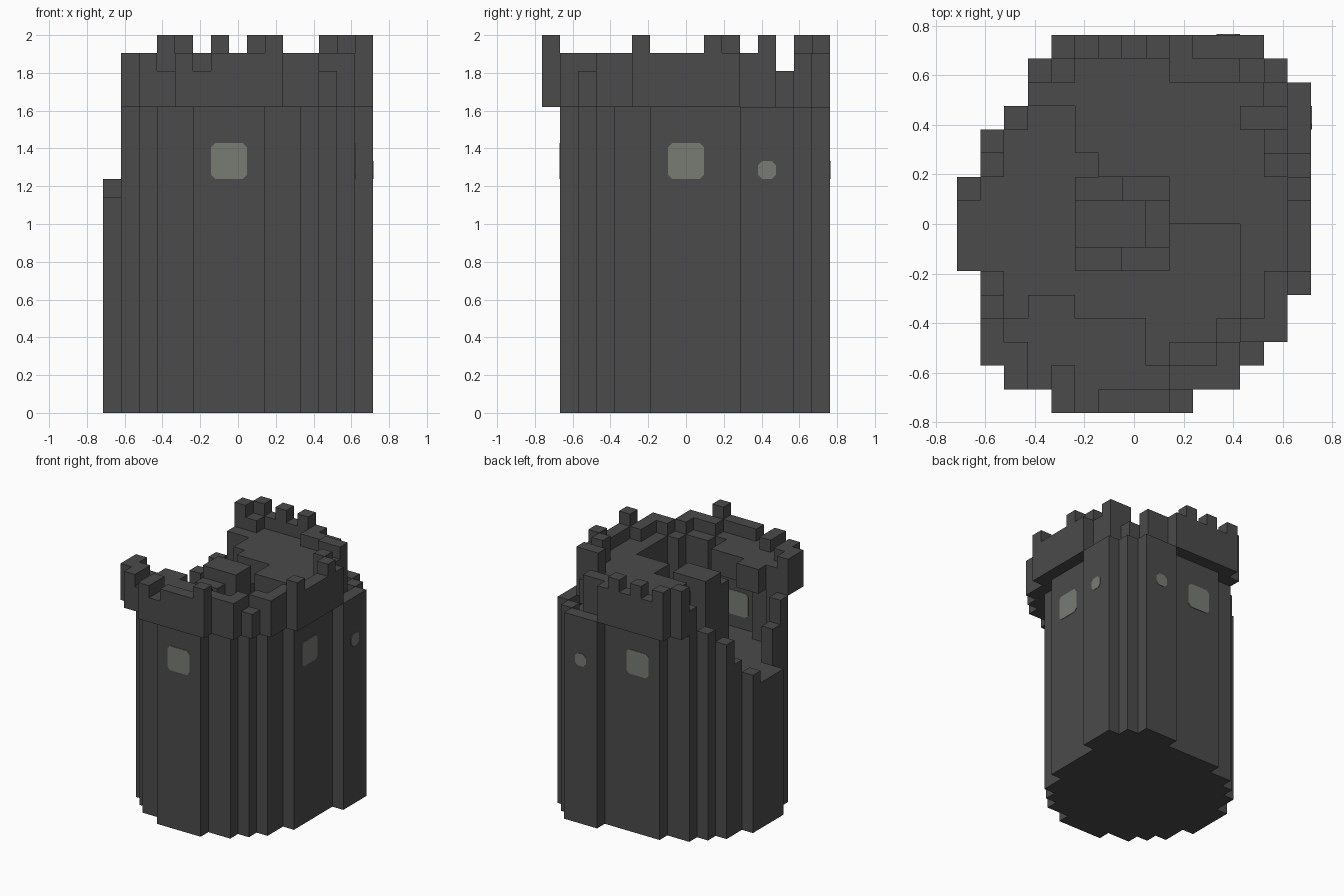
import bpy
import bmesh
from mathutils import Vector

U = 2 / 21  # edge of one building block
DIRS = [Vector(d) for d in ((1, 0, 0), (-1, 0, 0), (0, 1, 0), (0, -1, 0), (0, 0, 1), (0, 0, -1))]

if "Cube" in bpy.data.objects:
    bpy.data.objects.remove(bpy.data.objects["Cube"])


def material(name, rgb):
    m = bpy.data.materials.new(name)
    m.use_nodes = True
    m.diffuse_color = (*rgb, 1)
    m.node_tree.nodes["Principled BSDF"].inputs["Base Color"].default_value = (*rgb, 1)
    return m


stone = material("dark_stone", (0.07, 0.07, 0.07))
glass = material("pale_window", (0.19, 0.2, 0.175))


def disc(cx, cy, r):
    """Grid cells whose middle lies within a circle."""
    return {(i, j) for i in range(-2, 18) for j in range(-2, 18)
            if (i + .5 - cx) ** 2 + (j + .5 - cy) ** 2 < r * r}


def exposed(cell, area, corners=False):
    """True if the cell lies on the rim of the area."""
    i, j = cell
    return any((i + a, j + b) not in area for a in (-1, 0, 1) for b in (-1, 0, 1)
               if corners or a == 0 or b == 0)


def point(i, j, k):
    return Vector(((i - 7.5) * U, (j - 8) * U, k * U))


def finish(name, bm, mat):
    mesh = bpy.data.meshes.new(name)
    bm.to_mesh(mesh)
    bm.free()
    mesh.materials.append(mat)
    bpy.context.collection.objects.link(bpy.data.objects.new(name, mesh))


blocks = {}


def column(part, cell, bottom, top):
    for k in range(bottom, top):
        blocks.setdefault((*cell, k), part)


# Main round body: solid below, hollow chamber above, broken on its right flank
body = disc(7, 8, 6.9)
broken = {(0, 6): 12, (0, 7): 12, (0, 8): 12, (0, 9): 13, (1, 10): 14,
          (1, 11): 16, (2, 12): 17, (1, 5): 15, (1, 4): 17}
for c in body:
    column("tower_wall", c, 0, broken.get(c, 17) if exposed(c, body) else 12)

# Corner turret with a raised rim
turret = disc(11.5, 12.5, 3.5)
for c in turret:
    column("corner_turret", c, 0, 17 if exposed(c, turret) else 16)

# Stair core with steps winding around it
for i in range(5, 8):
    for j in (7, 8):
        column("stair_core", (i, j), 12, 19)
steps = [((5, 6), (6, 6)), ((7, 6), (8, 6)), ((8, 7), (8, 8)), ((7, 9), (8, 9)), ((5, 9), (6, 9))]
for n, pair in enumerate(steps):
    for c in pair:
        column("stair_steps", c, 12, 18 - n)

# Overhanging crown: floor spans that survive in each row
spans = [[(4, 9)], [(2, 11)], [(1, 7), (9, 12)], [(1, 7), (11, 13)], [(3, 4), (12, 13)],
         [(12, 14)], [(12, 14)], [(12, 14)], [(9, 14)], [(9, 14)], [(6, 14)],
         [(5, 13)], [(5, 13)], [(3, 12)], [(3, 11)], [(4, 9)]]
crown = disc(7, 8, 8)
notches = {(5, 0), (3, 1), (12, 2), (3, 13), (12, 13), (11, 13)}
merlons = {(9, 0), (14, 5), (14, 9), (13, 10), (12, 12), (13, 12),
           (8, 15), (6, 15), (4, 15), (3, 14)}
for j, row in enumerate(spans):
    for first, last in row:
        for i in range(first, last + 1):
            c = (i, j)
            column("crown_floor", c, 17, 19)
            if exposed(c, crown, True) and c not in notches:
                column("parapet", c, 19, 20)
            if c in merlons:
                column("merlons", c, 20, 21)

# Turn the blocks into one shell per part, leaving out buried faces
for part in sorted(set(blocks.values())):
    bm = bmesh.new()
    verts = {}

    def vert(p):
        key = tuple(round(v) for v in p)
        if key not in verts:
            verts[key] = bm.verts.new(point(*key))
        return verts[key]

    for pos, owner in blocks.items():
        if owner != part:
            continue
        mid = Vector(pos) + Vector((.5, .5, .5))
        for d in DIRS:
            if tuple(round(v) for v in Vector(pos) + d) in blocks:
                continue
            a = Vector((d.y, d.z, d.x)) / 2
            b = d.cross(a)
            centre = mid + d / 2
            bm.faces.new([vert(centre + q) for q in (a + b, b - a, -a - b, a - b)][::1])
    bmesh.ops.recalc_face_normals(bm, faces=bm.faces)
    finish(part, bm, stone)


def window(name, centre, normal, size):
    """Thin pane with clipped corners, lying on a wall."""
    n = Vector(normal)
    side = n.cross(Vector((0, 0, 1)))
    h, c = size * U / 2, size * U / 2 - 0.022
    outline = [(h, c), (c, h), (-c, h), (-h, c), (-h, -c), (-c, -h), (c, -h), (h, -c)]
    bm = bmesh.new()
    base = point(*centre)
    pane = bm.faces.new([bm.verts.new(base + side * s + Vector((0, 0, t))) for s, t in outline])
    top = bmesh.ops.extrude_face_region(bm, geom=[pane])["geom"]
    bmesh.ops.translate(bm, vec=n * 0.004, verts=[v for v in top if isinstance(v, bmesh.types.BMVert)])
    bmesh.ops.recalc_face_normals(bm, faces=bm.faces)
    finish(name, bm, glass)


# Windows, with the large ones showing on the chamber side too
window("front_window", (7, 1, 14), (0, -1, 0), 2)
window("front_window_inside", (7, 2, 14), (0, 1, 0), 2)
window("left_window", (14, 8, 14), (1, 0, 0), 2)
window("left_window_inside", (13, 8, 14), (-1, 0, 0), 2)
window("back_window", (7, 15, 14), (0, 1, 0), 2)
window("back_window_inside", (7, 14, 14), (0, -1, 0), 2)
window("turret_side_window", (15, 12.5, 13.5), (1, 0, 0), 1)
window("turret_back_window", (11.5, 16, 13.5), (0, 1, 0), 1)
